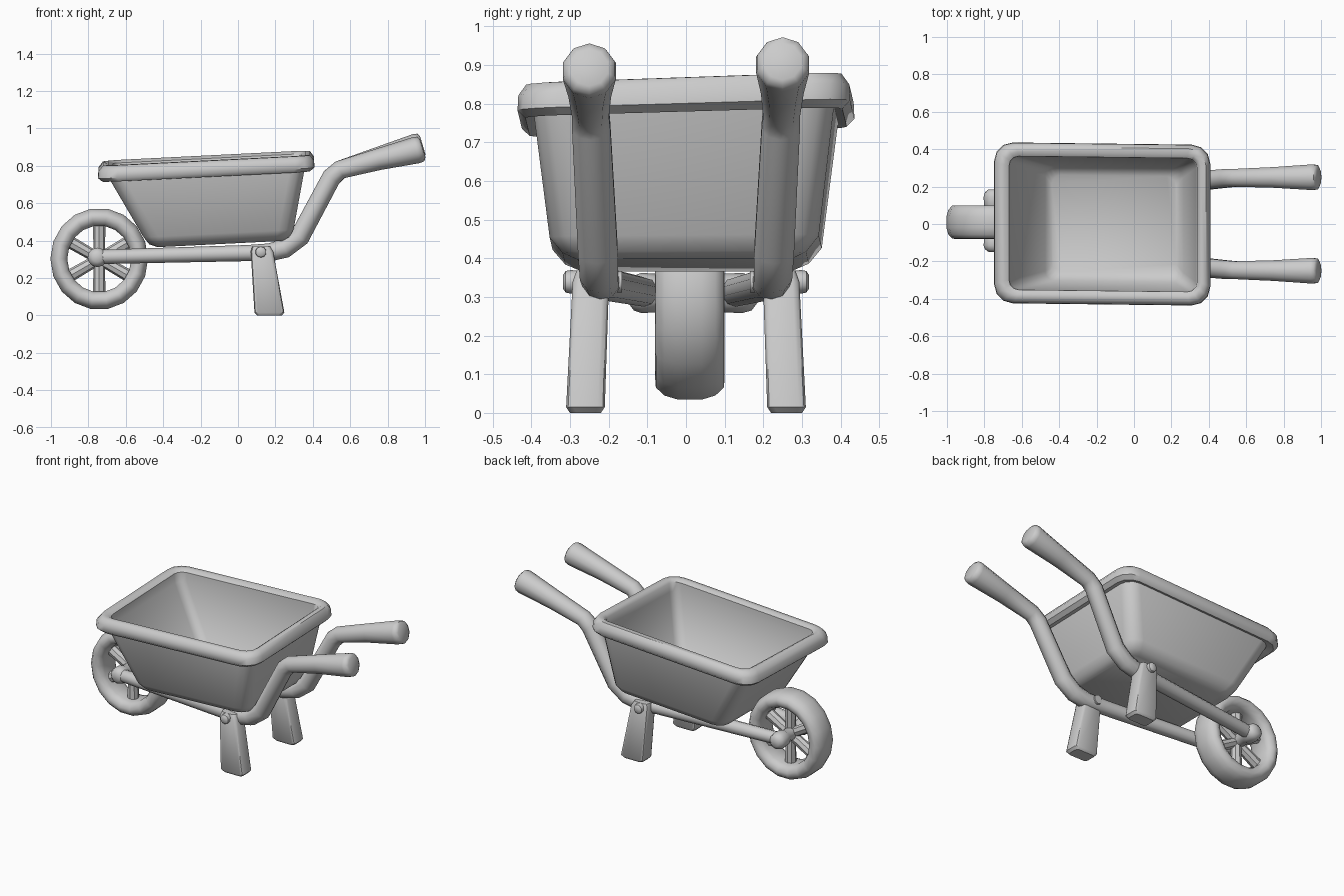
import bpy, bmesh
from math import sin, cos, pi, radians
from mathutils import Vector, Matrix

if "Cube" in bpy.data.objects:
    bpy.data.objects.remove(bpy.data.objects["Cube"])


def finish(name, bm, angle=40):
    bmesh.ops.recalc_face_normals(bm, faces=bm.faces)
    me = bpy.data.meshes.new(name)
    bm.to_mesh(me)
    bm.free()
    ob = bpy.data.objects.new(name, me)
    bpy.context.collection.objects.link(ob)
    bpy.context.view_layer.objects.active = ob
    ob.select_set(True)
    bpy.ops.object.shade_smooth_by_angle(angle=radians(angle))
    ob.select_set(False)
    return ob


def loft(name, rings, closed=False, angle=40):
    """Skin a list of equal-length point rings; cap the ends unless closed."""
    bm = bmesh.new()
    vs = [[bm.verts.new(p) for p in r] for r in rings]
    n = len(vs[0])
    pairs = list(zip(vs, vs[1:])) + ([(vs[-1], vs[0])] if closed else [])
    for a, b in pairs:
        for i in range(n):
            j = (i + 1) % n
            bm.faces.new((a[i], a[j], b[j], b[i]))
    if not closed:
        bm.faces.new(vs[0])
        bm.faces.new(vs[-1])
    return finish(name, bm, angle)


def round_rect(x0, x1, y0, y1, r, z, seg=3):
    pts = []
    for k, (cx, cy) in enumerate([(x1 - r, y1 - r), (x0 + r, y1 - r),
                                  (x0 + r, y0 + r), (x1 - r, y0 + r)]):
        for i in range(seg + 1):
            a = (k + i / seg) * pi / 2
            pts.append(Vector((cx + r * cos(a), cy + r * sin(a), z)))
    return pts


def tube(name, path, n=10, angle=40):
    """Round tube along points (x, y, z, radius)."""
    p = [Vector(q[:3]) for q in path]
    rings = []
    for i, q in enumerate(path):
        d0 = (p[i] - p[max(i - 1, 0)]).normalized()
        d1 = (p[min(i + 1, len(p) - 1)] - p[i]).normalized()
        t = (d0 + d1).normalized()
        ref = Vector((0, 1, 0)) if abs(t.y) < 0.9 else Vector((1, 0, 0))
        u = t.cross(ref).normalized()
        v = t.cross(u)
        rings.append([p[i] + q[3] * (cos(2 * pi * k / n) * u + sin(2 * pi * k / n) * v)
                      for k in range(n)])
    return loft(name, rings, angle=angle)


# Tray: outside wall, rolled rim, inside wall, floor (z, x0, x1, half y, corner)
levels = [
    (0.387, -0.43, 0.245, 0.275, 0.05),
    (0.405, -0.475, 0.275, 0.315, 0.07),
    (0.445, -0.505, 0.297, 0.348, 0.08),
    (0.768, -0.685, 0.355, 0.388, 0.08),
    (0.760, -0.725, 0.385, 0.410, 0.09),
    (0.780, -0.748, 0.408, 0.430, 0.10),
    (0.820, -0.745, 0.405, 0.428, 0.10),
    (0.848, -0.722, 0.385, 0.408, 0.09),
    (0.850, -0.692, 0.358, 0.380, 0.07),
    (0.835, -0.668, 0.337, 0.357, 0.05),
    (0.780, -0.660, 0.333, 0.355, 0.05),
    (0.460, -0.475, 0.265, 0.305, 0.05),
    (0.425, -0.440, 0.225, 0.260, 0.05)]
rings = []
for z, x0, x1, hy, r in levels:
    ring = round_rect(x0, x1, -hy, hy, r, z)
    for v in ring:
        x, y = v.x, v.y
        v.z += 0.05 * x + 0.035 * y * (z - 0.35) / 0.5   # slight lean
        v.y -= 0.012 * (x + 0.17)
    rings.append(ring)
loft("tray", rings, angle=50)

# Wheel: tyre ring, six spokes, axle
WX, WY, WZ = -0.742, 0.01, 0.302
half = [(0.178, 0.05), (0.19, 0.075), (0.215, 0.09), (0.24, 0.088),
        (0.261, 0.066), (0.272, 0.03)]
prof = half + [(r, -y) for r, y in reversed(half)]
N = 18
loft("tyre", [[Vector((WX + r * 0.96 * cos(2 * pi * k / N), WY + y,
                       WZ + r * sin(2 * pi * k / N))) for r, y in prof]
              for k in range(N)], closed=True, angle=60)
for k in range(6):
    a = pi / 2 + k * pi / 3
    tube(f"spoke_{k + 1}", [(WX + d * cos(a), WY, WZ + d * sin(a), w)
                            for d, w in ((0.02, 0.03), (0.195, 0.034))], 8)
hub = [(-0.16, 0.025), (-0.145, 0.045), (-0.125, 0.052), (-0.09, 0.05), (-0.07, 0.04),
       (0.07, 0.04), (0.09, 0.05), (0.135, 0.052), (0.16, 0.045), (0.175, 0.025)]
tube("axle", [(-0.752, WY + y, 0.31, r) for y, r in hub], 12, 60)

for side, s, dz in (("right", 1, 0.008), ("left", -1, -0.008)):
    # Frame rail running from the axle back into the flared grip
    tube("frame_rail_" + side, [
        (-0.76, WY + s * 0.115, 0.312, 0.038),
        (0.05, s * 0.208, 0.333, 0.043),
        (0.17, s * 0.22, 0.337, 0.048),
        (0.25, s * 0.225, 0.358, 0.052),
        (0.33, s * 0.228, 0.420, 0.054),
        (0.50, s * 0.245, 0.738, 0.052),
        (0.545, s * 0.247, 0.778, 0.050),
        (0.75, s * 0.249, 0.838 + dz / 2, 0.058),
        (0.955, s * 0.25, 0.892 + dz, 0.072),
        (0.978, s * 0.25, 0.898 + dz, 0.068),
        (0.988, s * 0.25, 0.901 + dz, 0.050)], 10, 50)

    # Leg: tapered rounded block leaning back
    leg = [(0.000, 0.168, 0.260, 0.066, 0.040), (0.015, 0.168, 0.260, 0.080, 0.050),
           (0.340, 0.128, 0.246, 0.060, 0.047), (0.368, 0.124, 0.245, 0.048, 0.038)]
    loft("leg_" + side, [round_rect(cx - hx, cx + hx, s * cy - hy, s * cy + hy, 0.018, z, 2)
                         for z, cx, cy, hx, hy in leg], angle=40)

    # Bolt through leg and rail
    tube("bolt_" + side, [(0.122, s * y, 0.339, r) for y, r in
                          ((0.165, 0.028), (0.30, 0.030), (0.311, 0.028), (0.318, 0.018))], 10)
